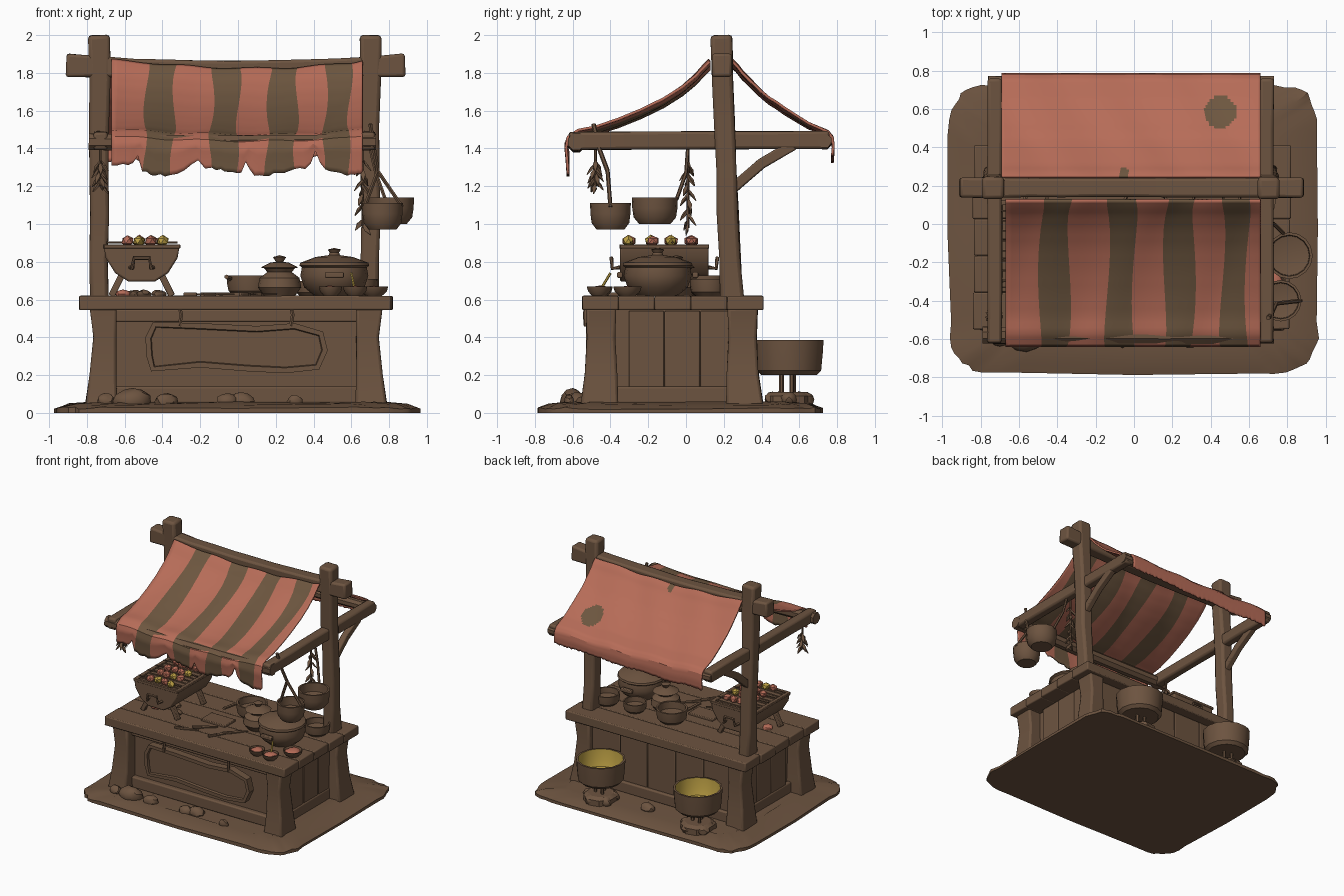
import bpy, bmesh, math, random
from mathutils import Vector as V

if "Cube" in bpy.data.objects:
    bpy.data.objects.remove(bpy.data.objects["Cube"])
random.seed(4)
R = random.uniform

def mat(name, c):
    m = bpy.data.materials.new(name)
    m.diffuse_color = (*c, 1)
    m.use_nodes = True
    m.node_tree.nodes["Principled BSDF"].inputs["Base Color"].default_value = m.diffuse_color
    return m

WOOD = mat("brown_wood", (0.152, 0.088, 0.051))
RED = mat("red_cloth", (0.47, 0.15, 0.097))
STRIPE = mat("dark_stripe", (0.152, 0.093, 0.050))
YELLOW = mat("yellow", (0.52, 0.36, 0.06))

def finish(name, bm, mats=(WOOD,), bevel=0, solid=0):
    bmesh.ops.recalc_face_normals(bm, faces=bm.faces)
    me = bpy.data.meshes.new(name)
    bm.to_mesh(me)
    bm.free()
    ob = bpy.data.objects.new(name, me)
    bpy.context.collection.objects.link(ob)
    for m in mats:
        me.materials.append(m)
    if solid:
        s = ob.modifiers.new("thickness", "SOLIDIFY")
        s.thickness, s.offset = solid, 0
    if bevel:
        b = ob.modifiers.new("bevel", "BEVEL")
        b.width, b.segments, b.limit_method, b.angle_limit = bevel, 2, "ANGLE", 0.7
    return ob

def beam(name, pts, w, h=None, m=WOOD, sides=4, wob=0.0, bevel=0.0):
    """Bar swept through points; w and h may be lists, one value per point."""
    pts = [V(p) for p in pts]
    h = h or w
    ws = w if isinstance(w, (list, tuple)) else [w] * len(pts)
    hs = h if isinstance(h, (list, tuple)) else [h] * len(pts)
    bm, rings = bmesh.new(), []
    for i, p in enumerate(pts):
        t = (pts[min(i + 1, len(pts) - 1)] - pts[max(i - 1, 0)]).normalized()
        side = t.cross(V((0, 1, 0)) if abs(t.z) > 0.8 else V((0, 0, 1))).normalized()
        up = side.cross(t)
        ring = []
        for k in range(sides):
            a = 2 * math.pi * (k + 0.5) / sides
            f = (0.7071 if sides == 4 else 0.5) * (1 + R(-wob, wob))
            ring.append(bm.verts.new(p + side * math.cos(a) * ws[i] * f + up * math.sin(a) * hs[i] * f))
        rings.append(ring)
    for a, b in zip(rings, rings[1:]):
        for k in range(sides):
            bm.faces.new((a[k], a[(k + 1) % sides], b[(k + 1) % sides], b[k]))
    bm.faces.new(rings[0])
    bm.faces.new(rings[-1])
    return finish(name, bm, (m,), bevel)

def line(a, b, n, sag=0.0, wob=0.0):
    out = []
    for i in range(n + 1):
        p = V(a).lerp(V(b), i / n)
        p.z -= sag * math.sin(math.pi * i / n)
        out.append(p + V((R(-wob, wob), R(-wob, wob), 0)))
    return out

def box(name, x0, x1, y0, y1, z0, z1, bevel=0.01, m=WOOD):
    return beam(name, [(x0, (y0 + y1) / 2, (z0 + z1) / 2), (x1, (y0 + y1) / 2, (z0 + z1) / 2)],
                y1 - y0, z1 - z0, m, bevel=bevel)

def lathe(name, prof, loc, m=WOOD, n=16):
    bm = bmesh.new()
    rings = [[bm.verts.new((loc[0] + r * math.cos(2 * math.pi * k / n), loc[1] + r * math.sin(2 * math.pi * k / n),
                            loc[2] + z)) for k in range(n)] for r, z in prof]
    for a, b in zip(rings, rings[1:]):
        for k in range(n):
            bm.faces.new((a[k], a[(k + 1) % n], b[(k + 1) % n], b[k]))
    bmesh.ops.remove_doubles(bm, verts=bm.verts, dist=0.0005)
    return finish(name, bm, (m,))

def lump(name, loc, s, m=WOOD, wob=0.15, sub=2):
    bm = bmesh.new()
    bmesh.ops.create_icosphere(bm, subdivisions=sub, radius=1)
    for v in bm.verts:
        v.co = V(loc) + V([c * k * (1 + R(-wob, wob)) for c, k in zip(v.co, s)])
    return finish(name, bm, (m,))

def prism(name, outline, y0, y1, bevel=0.0, inset=0.0):
    """Outline in x/z extruded along y, with an optional recessed front."""
    bm = bmesh.new()
    f = bm.faces.new([bm.verts.new((x, y0, z)) for x, z in outline])
    g = bmesh.ops.extrude_face_region(bm, geom=[f], use_keep_orig=True)
    bmesh.ops.translate(bm, vec=(0, y1 - y0, 0), verts=[v for v in g["geom"] if isinstance(v, bmesh.types.BMVert)])
    if inset:
        bmesh.ops.recalc_face_normals(bm, faces=bm.faces)
        bmesh.ops.inset_region(bm, faces=[f], thickness=inset, depth=0)
        r = bmesh.ops.inset_region(bm, faces=[f], thickness=0.005, depth=0)
        for v in f.verts:
            v.co.y += 0.018
    return finish(name, bm, bevel=bevel)

# ground mound
bm, N, rings = bmesh.new(), 48, []
edge = [1 + R(-0.012, 0.012) for _ in range(N)]
for f, z in ((1, 0), (1, 0.025), (0.93, 0.045), (0.8, 0.055)):
    ring = []
    for k in range(N):
        a = 2 * math.pi * k / N
        c, s = math.cos(a), math.sin(a)
        x = 0.965 * math.copysign(abs(c) ** 0.21, c) * f * edge[k]
        y = 0.755 * math.copysign(abs(s) ** 0.21, s) * f * edge[k] - 0.025
        ring.append(bm.verts.new((x, y, z + (R(-0.006, 0.006) if z else 0))))
    rings.append(ring)
for a, b in zip(rings, rings[1:]):
    for k in range(N):
        bm.faces.new((a[k], a[(k + 1) % N], b[(k + 1) % N], b[k]))
bm.faces.new(rings[0])
bm.faces.new(rings[-1])
finish("ground_mound", bm)

# stones scattered along the front
for x, y, s in ((-.56, -.6, .1), (-.38, -.6, .06), (-.06, -.6, .06), (.02, -.57, .07), (.3, -.62, .04), (-.7, -.6, .05),
                (0, .5, .06)):
    lump("stone", (x, y, 0.06), (s, s * 0.7, s * 0.45 + 0.02))

# counter body
box("counter_core", -0.67, 0.65, -0.43, 0.32, 0.04, 0.56)
box("front_skirting", -0.66, 0.64, -0.47, -0.4, 0.05, 0.14)
box("front_rail", -0.66, 0.64, -0.47, -0.4, 0.48, 0.55)
box("back_skirting", -0.66, 0.64, 0.3, 0.36, 0.05, 0.14)
for x in (-0.69, 0.67):
    box("side_skirting", x - 0.02, x + 0.02, -0.4, 0.3, 0.05, 0.14)
    for y in (-0.21, -0.02, 0.17):
        box("side_plank", x - 0.012, x + 0.012, y - 0.093, y + 0.093, 0.1, 0.54, 0.006)
for i in range(5):
    x = -0.52 + i * 0.255
    box("back_plank", x - 0.126, x + 0.126, 0.31, 0.335, 0.1, 0.54, 0.006)
for x, s in ((-0.715, -1), (0.695, 1)):
    for y, t in ((-0.45, -1), (0.3, 1)):
        beam("counter_leg", [(x + s * .01, y + t * .01, 0.03), (x, y, .2), (x - s * .01, y, .4), (x, y, .56)],
             [.17, .14, .12, .14], [.2, .17, .15, .16], wob=0.03, bevel=0.015)

# counter top planks
box("counter_top_base", -0.82, 0.8, -0.54, 0.4, 0.545, 0.612)
for i in range(5):
    y = -0.55 + i * 0.192
    beam("counter_plank", line((-0.845 + R(0, .012), y + 0.096, 0.582), (0.82 - R(0, .01), y + 0.096, 0.582), 6),
         0.191, 0.076, wob=0.012, bevel=0.008)

# hanging board on the front
prism("front_board", [(-.46, .22), (-.2, .24), (.05, .22), (.25, .21), (.43, .23), (.475, .33), (.45, .43),
                      (.3, .475), (.1, .46), (-.2, .475), (-.45, .48), (-.49, .4), (-.485, .3)], -0.53, -0.47, 0, 0.028)
for x in (-0.31, 0.28):
    beam("board_hook", [(x, -0.53, 0.46), (x + .01, -0.535, 0.52), (x, -0.53, 0.56)], 0.022, sides=6)

# frame: posts, ridge, side beams, cross bars, braces
for x in (-0.735, 0.7):
    beam("tall_post", line((x, 0.24, 0.58), (x, 0.185, 2.0), 6, wob=0.006),
         [.1, .095, .1, .1, .105, .11, .115], [.13, .11, .11, .105, .11, .11, .115], wob=0.03, bevel=0.02)
    beam("side_beam", line((x * 0.99, -0.62, 1.44), (x * 0.99, 0.76, 1.445), 5, wob=0.004), 0.075, 0.095, wob=0.04, bevel=0.015)
    beam("brace", [(x, 0.25, 1.19), (x, 0.4, 1.32), (x, 0.57, 1.42)], 0.05, 0.055, wob=0.05, bevel=0.008)
beam("ridge_beam", line((-0.91, 0.19, 1.84), (0.885, 0.19, 1.84), 10, sag=0.025),
     [.105] * 2 + [.1] * 7 + [.105] * 2, [.125, .11] + [.1] * 7 + [.11, .125], wob=0.04, bevel=0.015)
beam("front_bar", line((-0.79, -0.58, 1.435), (0.73, -0.58, 1.435), 8, sag=0.01), 0.095, sides=8, wob=0.05)
beam("back_bar", line((-0.76, 0.735, 1.44), (0.73, 0.735, 1.44), 8, sag=0.01), 0.075, sides=8, wob=0.05)

def canopy(name, xs, prof, rule, mats, hem, sag):
    """Cloth sheet swept along a y/z profile (3 rows per step); hem(x) scales the flap length."""
    prof = [V(a).lerp(V(b), k / 3) for a, b in zip(prof, prof[1:]) for k in range(3)] + [V(prof[-1])]
    bm, rows = bmesh.new(), []
    hems = [hem(x) + R(-.05, .05) for x in xs]
    for j, (y, z) in enumerate(prof):
        row, u = [], j / (len(prof) - 1)
        for i, x in enumerate(xs):
            q = math.sin(math.pi * i / (len(xs) - 1))
            z2 = z if z > 1.46 else 1.46 + (z - 1.46) * hems[i]
            z2 -= sag * q * (1 - 0.6 * u) - 0.005 * math.sin(17 * x + 6 * u)
            dx = (0.012 * math.sin(9 * u + 11 * x) - 0.02 * u) * min(1, 3 * q)
            row.append(bm.verts.new((x + dx, y, z2)))
        rows.append(row)
    for a, b in zip(rows, rows[1:]):
        for i in range(len(xs) - 1):
            f = bm.faces.new((a[i], a[i + 1], b[i + 1], b[i]))
            f.material_index = rule(i, f.calc_center_median())
    return finish(name, bm, mats, solid=0.014)

# striped front cloth, tied just below the ridge
edges = [-.67, -.48, -.33, -.13, .01, .17, .32, .47, .6, .66]
xs = [a + (b - a) * k / 6 for a, b in zip(edges, edges[1:]) for k in range(6)] + [edges[-1]]
canopy("striped_front_canopy", xs,
       [(.125, 1.865), (.09, 1.83), (.05, 1.785), (-.02, 1.725), (-.12, 1.66), (-.24, 1.6), (-.36, 1.55), (-.48, 1.51),
        (-.57, 1.495), (-.625, 1.46), (-.635, 1.41), (-.63, 1.36), (-.625, 1.29)],
       lambda i, c: (i // 6) % 2, (RED, STRIPE),
       lambda x: 1 + .12 * math.sin(13 * x) - sum(.5 * max(0, 1 - abs(x - n) / .035) for n in (-.52, -.21, .07, .42)), 0.045)
# plain back cloth with worn patches
back = [(.245, 1.865), (.27, 1.84), (.3, 1.8), (.36, 1.74), (.4, 1.7), (.44, 1.665), (.48, 1.64), (.52, 1.61), (.56, 1.585),
        (.6, 1.56), (.65, 1.53), (.7, 1.51), (.75, 1.49), (.775, 1.46), (.78, 1.41), (.775, 1.35)]
canopy("plain_back_canopy", [-0.69 + 1.35 * i / 100 for i in range(101)], back,
       lambda i, c: int(math.hypot(c.x - .45, c.y - .58) < .085 or math.hypot(c.x + .05, c.y - .265) < .026),
       (RED, STRIPE), lambda x: 1 - .25 * x + .08 * math.sin(15 * x), 0.03)

# grill trough with legs, handles, grate and skewers
GX, GY = -0.51, -0.115
prism("grill_trough", [(GX - .2, .88), (GX - .19, .82), (GX - .14, .74), (GX - .07, .695), (GX + .07, .695), (GX + .14, .74),
                       (GX + .19, .82), (GX + .2, .88)], GY - .235, GY + .235, 0.01)
for y in (GY - .17, GY + .17):
    for s in (-1, 1):
        beam("grill_leg", [(GX + s * .09, y, .76), (GX + s * .16, y, .62)], 0.035, bevel=0.005)
for y, s in ((GY - .235, -1), (GY + .235, 1)):
    beam("grill_handle", [(GX - .06, y, .77), (GX - .05, y + s * .04, .765), (GX - .04, y + s * .045, .82),
                          (GX + .04, y + s * .045, .82), (GX + .05, y + s * .04, .765), (GX + .06, y, .77)], 0.022, sides=6)
for s in (-1, 1):
    box("grill_rim", GX + s * .19 - .015, GX + s * .19 + .015, GY - .235, GY + .235, .87, .892, .004)
    box("grill_rim", GX - .2, GX + .2, GY + s * .225 - .012, GY + s * .225 + .012, .87, .892, .004)
for i in range(8):
    y = GY - 0.18 + i * 0.052
    beam("grate_bar", [(GX - .19, y, .886), (GX + .19, y, .886)], 0.012, sides=6)
for i, y in enumerate((-.3, -.18, -.08, .03)):
    beam("skewer", [(GX - .19, y, .902), (GX + .19, y + .01, .902)], 0.01, sides=6)
    for k in range(4):
        lump("skewer_piece", (GX - .075 + k * .062, y + R(-.008, .008), .91), (.034, .034, .03),
             YELLOW if (i, k) in ((0, 1), (0, 3), (1, 2), (2, 3)) else RED, sub=1)
for x, y in ((-.61, -.2), (-.5, -.1), (-.42, -.2), (-.55, .02)):
    lump("ember", (x, y, .63), (.04, .04, .022), RED if x < -.6 else WOOD)

# pots and bowls on the counter
lathe("large_pot", [(0, 0), (.1, 0), (.16, .05), (.18, .11), (.172, .155), (.185, .165), (.18, .18), (.1, .21), (.03, .22),
                    (.025, .235), (.035, .25), (0, .258)], (.51, -.15, .615))
for y in (-.35, .05):
    beam("pot_lug", [(.46, y, .73), (.56, y, .73)], 0.03, bevel=0.006)
lathe("round_jar", [(0, 0), (.08, 0), (.115, .05), (.105, .1), (.065, .13), (.08, .15), (.1, .155), (.05, .18), (.02, .185),
                    (.035, .21), (0, .22)], (.22, -.05, .615))
BOWL = [(0, 0), (.55, 0), (.9, .5), (1, 1), (.9, 1), (.75, .6), (0, .5)]
PAN = [(0, 0), (.68, 0), (.92, .25), (.98, .6), (1, 1), (.88, 1), (.85, .5), (0, .35)]
def bowl(name, x, y, z, r, h, prof=BOWL):
    lathe(name, [(a * r, b * h) for a, b in prof], (x, y, z))
for x, y, r in ((.49, -.45, .062), (.62, -.46, .065), (.72, -.31, .075)):
    bowl("small_bowl", x, y, .618, r, .05)
    lump("bowl_filling", (x, y, .655), (r * .78, r * .78, .018), RED)
bowl("serving_bowl", .64, .12, .618, .1, .09, PAN)
bowl("serving_bowl", .39, .11, .618, .09, .08, PAN)
bowl("stew_pan", .06, .1, .618, .12, .11, PAN)
beam("pan_handle", [(-.04, .06, .71), (-.06, -.1, .72)], 0.025, sides=6)
beam("spoon", [(.62, -.46, .64), (.6, -.4, .74)], 0.014, m=YELLOW, sides=6)

# chopping board and knives
box("chopping_board", -.2, .02, -.2, -.06, .615, .637, .005)
for x, y, a in ((-.12, -.3, .6), (.05, -.35, 1.0), (-.22, -.4, .3), (.12, -.25, .8)):
    d = V((math.cos(a), math.sin(a), 0))
    p = V((x, y, .628))
    beam("knife_blade", [p, p + d * .12], [.035, .01], .008)
    beam("knife_handle", [p, p - d * .07], .02, .018, bevel=0.004)

# hanging pots on the right side
bowl("hanging_pot", .765, -.4, .97, .108, .14, PAN)
beam("pot_rope", [(.7, -.49, 1.53), (.72, -.46, 1.4), (.74, -.415, 1.28)], 0.024, sides=6)
for x in (.67, .87):
    beam("pot_bail", [(.74, -.415, 1.28), (x, -.4, 1.09)], 0.022, sides=6)
bowl("hanging_pan", .81, -.165, 1.0, .122, .14, PAN)
beam("hanging_pan_handle", [(.78, -.05, 1.13), (.73, 0, 1.27), (.7, .01, 1.4)], 0.02, sides=6)

# dried herb bundles
for x, y, z0, z1 in ((-.73, -.48, 1.4, 1.18), (.66, .01, 1.4, .96)):
    beam("herb_string", [(x, y, z0), (x, y, z1 + .02)], 0.015, sides=6)
    for i in range(14):
        a, z = i * 2.4, z0 - .06 - (z0 - z1 - .1) * i / 13
        d = V((math.cos(a) * .045, math.sin(a) * .045, -.06))
        beam("herb_leaf", [(x, y, z), V((x, y, z)) + d * .5, V((x, y, z)) + d], [.01, .026, .004], [.008, .014, .004])

# two yellow-lined tubs on stands behind the counter
for x in (.4, -.49):
    c = (x, .545, 0)
    lathe("tub", [(0, .2), (.15, .2), (.175, .225), (.184, .32), (.188, .385), (.172, .385)], c, n=14)
    lathe("tub_lining", [(.173, .385), (.165, .3), (.15, .25), (0, .245)], c, YELLOW, 14)
    lathe("tub_stand", [(.13, .04), (.13, .09), (.1, .11), (0, .11)], c, n=9)
    for k in range(3):
        a = k * 2.1 + .4
        beam("tub_peg", [(x + .04 * math.cos(a), .545 + .04 * math.sin(a), z) for z in (.09, .22)], 0.025, sides=6)
    for k in range(5):
        a = k * 1.26
        lump("hearth_stone", (x + .1 * math.cos(a), .545 + .09 * math.sin(a), .07), (.05, .045, .04))

# smooth shading with sharp corners kept
for o in bpy.data.objects:
    o.select_set(True)
    bpy.context.view_layer.objects.active = o
bpy.ops.object.shade_smooth_by_angle(angle=0.6)
